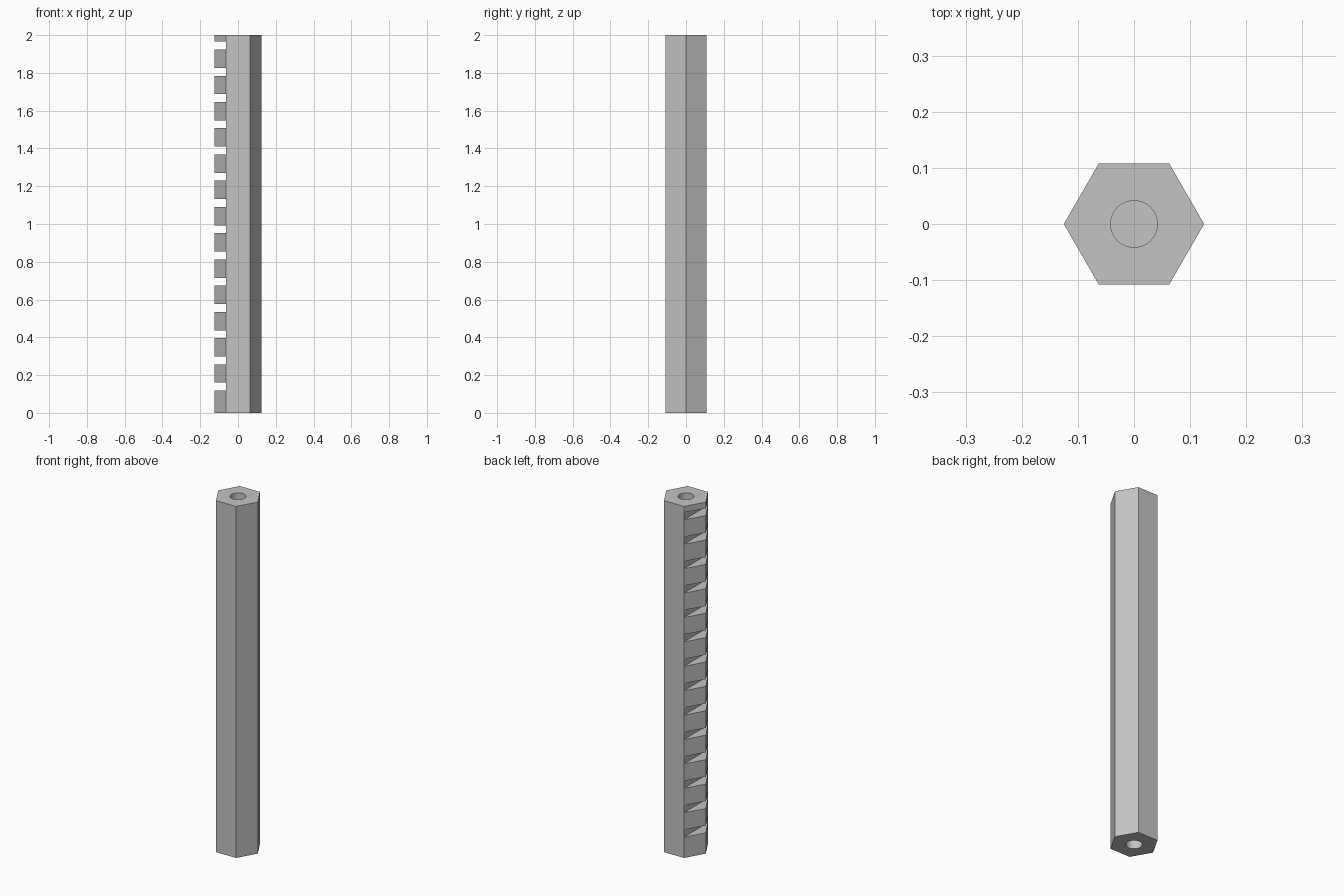
import bpy, bmesh
from mathutils import Matrix, Vector

cube = bpy.data.objects.get("Cube")
if cube:
    bpy.data.objects.remove(cube, do_unlink=True)

UNIT = 2 / 144          # one small unit of the design, 144 make the length
LENGTH, RADIUS = 144 * UNIT, 9 * UNIT
PITCH, SLOT = 10 * UNIT, 3 * UNIT
HOLE_RADIUS, HOLE_DEPTH = 3 * UNIT, 15 * UNIT

grey = bpy.data.materials.new("grey")
grey.use_nodes = True
grey.diffuse_color = (0.55, 0.55, 0.55, 1)
grey.node_tree.nodes["Principled BSDF"].inputs["Base Color"].default_value = (0.55, 0.55, 0.55, 1)


def add_prism(bm, sides, radius, bottom, top):
    bmesh.ops.create_cone(bm, cap_ends=True, segments=sides, radius1=radius, radius2=radius,
                          depth=top - bottom, matrix=Matrix.Translation((0, 0, (bottom + top) / 2)))


def add_box(bm, center, size):
    bmesh.ops.create_cube(bm, size=1, matrix=Matrix.Translation(center) @ Matrix.Diagonal((*size, 1)))


def make_object(name, bm):
    mesh = bpy.data.meshes.new(name)
    bm.to_mesh(mesh)
    bm.free()
    mesh.materials.append(grey)
    obj = bpy.data.objects.new(name, mesh)
    bpy.context.collection.objects.link(obj)
    return obj


# Hexagonal bar with corners on the x axis
bm = bmesh.new()
add_prism(bm, 6, RADIUS, 0, LENGTH)
corner = max(bm.verts, key=lambda v: v.co.x)
if abs(corner.co.x - RADIUS) > 0.001:
    bmesh.ops.rotate(bm, verts=bm.verts, cent=Vector(), matrix=Matrix.Rotation(0.5235988, 3, "Z"))
bar = make_object("notched_hex_bar", bm)

# Cutters: slots across the -x corner and a blind hole in each end
bm = bmesh.new()
for i in range(1, 15):
    add_box(bm, (-RADIUS, 0, i * PITCH), (RADIUS, 4 * RADIUS, SLOT))
add_prism(bm, 48, HOLE_RADIUS, -UNIT, HOLE_DEPTH)
add_prism(bm, 48, HOLE_RADIUS, LENGTH - HOLE_DEPTH, LENGTH + UNIT)
cutter = make_object("slot_and_hole_cutter", bm)
cutter.hide_render = True

cut = bar.modifiers.new("slots_and_holes", "BOOLEAN")
cut.operation, cut.solver, cut.object = "DIFFERENCE", "EXACT", cutter
bpy.context.view_layer.objects.active = bar
bar.select_set(True)
bpy.ops.object.modifier_apply(modifier=cut.name)
bpy.data.objects.remove(cutter, do_unlink=True)
bpy.ops.object.shade_smooth_by_angle(angle=0.5)
